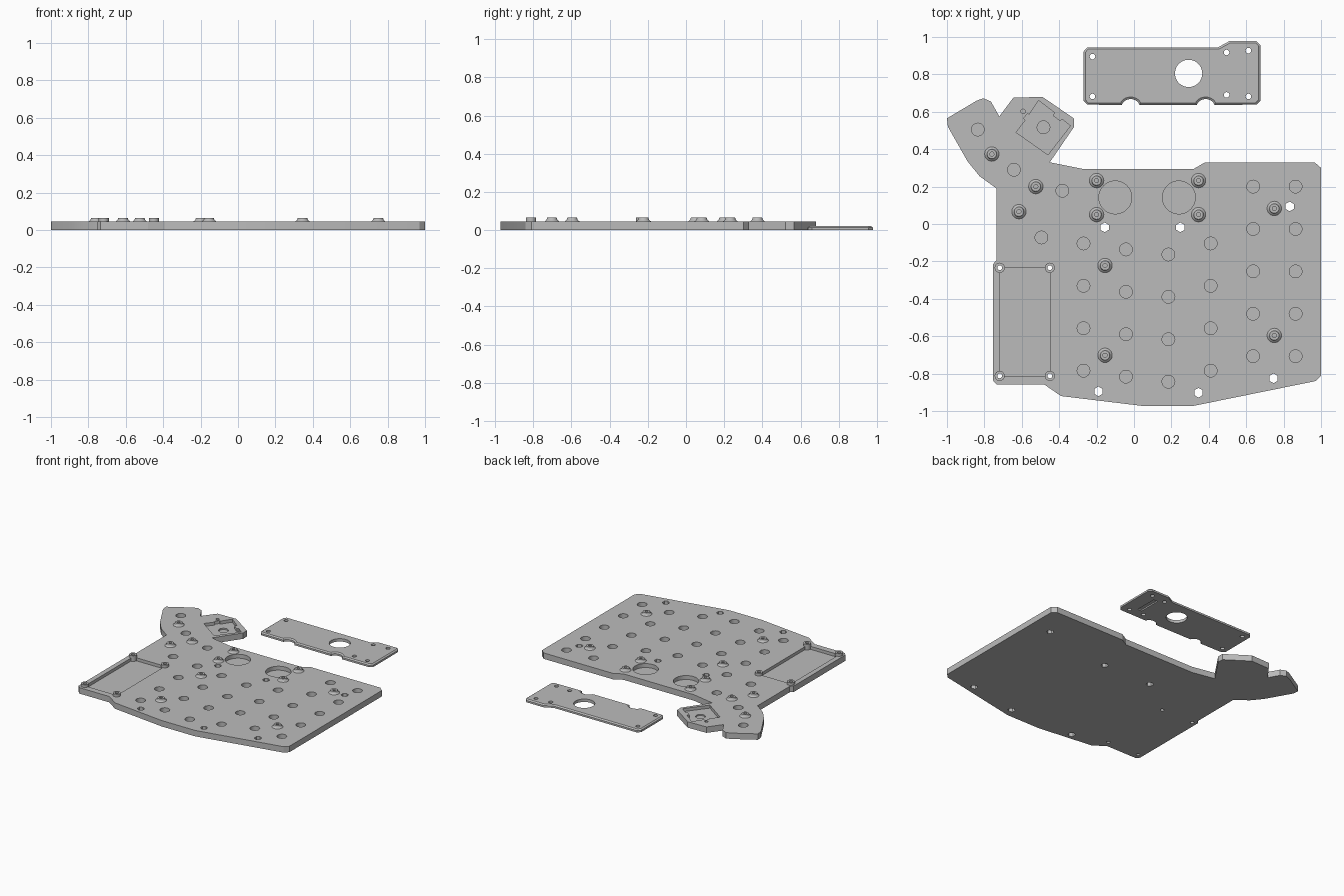
import bpy, bmesh, math

if "Cube" in bpy.data.objects:
    bpy.data.objects.remove(bpy.data.objects["Cube"])

H = 0.045        # body thickness
COVER_H = 0.022  # cover thickness

grey = bpy.data.materials.new("plastic_grey")
grey.diffuse_color = (0.5, 0.5, 0.5, 1)
grey.use_nodes = True
grey.node_tree.nodes["Principled BSDF"].inputs["Base Color"].default_value = grey.diffuse_color


def finish(name, bm):
    bmesh.ops.recalc_face_normals(bm, faces=bm.faces)
    me = bpy.data.meshes.new(name)
    bm.to_mesh(me)
    bm.free()
    ob = bpy.data.objects.new(name, me)
    bpy.context.collection.objects.link(ob)
    me.materials.append(grey)
    return ob


def prism(bm, pts, z0, z1):
    """Extrude an outline from z0 to z1; return the top face."""
    low = [bm.verts.new((x, y, z0)) for x, y in pts]
    top = [bm.verts.new((x, y, z1)) for x, y in pts]
    n = len(pts)
    bm.faces.new(low[::-1])
    for i in range(n):
        j = (i + 1) % n
        bm.faces.new((low[i], low[j], top[j], top[i]))
    return bm.faces.new(top)


def ring(c, r, n, turn=0.0):
    return [(c[0] + r * math.cos(turn + 2 * math.pi * i / n),
             c[1] + r * math.sin(turn + 2 * math.pi * i / n)) for i in range(n)]


def cut(ob, shapes):
    """Subtract prisms given as (outline, z0, z1)."""
    bm = bmesh.new()
    for pts, z0, z1 in shapes:
        prism(bm, pts, z0, z1)
    cutter = finish("cutter", bm)
    cutter.hide_render = True
    mod = ob.modifiers.new("cut", 'BOOLEAN')
    mod.operation = 'DIFFERENCE'
    mod.solver = 'EXACT'
    mod.object = cutter
    bpy.context.view_layer.objects.active = ob
    bpy.ops.object.modifier_apply(modifier=mod.name)
    bpy.data.objects.remove(cutter)


def lathe(name, profile, centres, n=24):
    """Revolve an (r, z) profile around each centre."""
    bm = bmesh.new()
    for c in centres:
        loops = [[bm.verts.new((x, y, z)) for x, y in ring(c, r, n)] for r, z in profile]
        for a, b in zip(loops, loops[1:]):
            for i in range(n):
                j = (i + 1) % n
                bm.faces.new((a[i], a[j], b[j], b[i]))
        bm.faces.new(loops[-1])
        bm.faces.new(loops[0][::-1])
    return finish(name, bm)


# Main body outline
body_outline = [
    (-1, .565), (-.995, .52), (-.89, .335), (-.825, .255), (-.735, .19),
    (-.735, -.195), (-.755, -.215), (-.755, -.835), (-.735, -.858), (-.48, -.858),
    (-.39, -.92), (.04, -.972), (.32, -.972), (.97, -.84), (1, -.81),
    (1, .30), (.965, .33), (.38, .33), (.32, .295), (-.275, .295),
    (-.45, .33), (-.32, .52), (-.322, .565), (-.49, .68), (-.645, .675),
    (-.72, .575), (-.765, .655), (-.805, .672), (-.84, .66)]
bm = bmesh.new()
prism(bm, body_outline, 0, H)
body = finish("body_plate", bm)

# Rectangular compartment, tilted sensor pocket, big round pockets
battery = [(-.718, -.812), (-.45, -.812), (-.45, -.234), (-.718, -.234)]
sensor = [(-.51, .66), (-.425, .595), (-.435, .58), (-.395, .55), (-.385, .56),
          (-.34, .525), (-.46, .37), (-.63, .49), (-.58, .555), (-.59, .565), (-.57, .59),
          (-.56, .585)]
cut(body, [(battery, .022, .1), (sensor, .022, .1),
           (ring((-.1, .142), .088, 40), .015, .1),
           (ring((.24, .142), .088, 40), .015, .1)])

# Round blind pockets in staggered columns
STEP = .2267
spots = [(-.835, .505), (-.642, .29), (-.484, .517), (-.383, .178), (-.495, -.072)]
for x, top, count in [(-.27, -.104, 4), (-.043, -.136, 4), (.184, -.163, 4),
                      (.41, -.104, 4), (.637, .2, 5), (.864, .2, 5)]:
    spots += [(x, top - STEP * i) for i in range(count)]
shapes = [(ring(c, .034, 24), .012, .1) for c in spots]

# Hexagonal through holes and screw holes
hexes = [(-.157, -.018), (.248, -.018), (.832, .094), (-.19, -.895), (.345, -.902), (.746, -.825)]
shapes += [(ring(c, .026, 6, math.pi / 6), -.1, .1) for c in hexes]
posts = [(x, y) for x in (-.718, -.45) for y in (-.812, -.234)]
shapes += [(ring(c, .027, 24), -.1, .1) for c in posts]
shapes.append((ring((-.593, .602), .012, 16), .02, .1))
cut(body, shapes)

# Hollow corner posts: open tubes fitted into the body
bm = bmesh.new()
for c in posts:
    loops = [[bm.verts.new((x, y, z)) for x, y in ring(c, r, 24)]
             for r, z in [(.027, 0), (.027, .065), (.013, .065), (.013, 0)]]
    for k in range(4):
        a, b = loops[k], loops[(k + 1) % 4]
        for i in range(24):
            j = (i + 1) % 24
            bm.faces.new((a[i], a[j], b[j], b[i]))
corner_posts = finish("corner_posts", bm)

# Flared standoffs with blind screw holes
standoff_at = [(-.76, .374), (-.615, .066), (-.525, .2), (-.2, .232), (-.2, .05),
               (-.155, -.222), (-.155, -.702), (.345, .232), (.345, .05),
               (.75, .083), (.75, -.596)]
standoffs = lathe("standoffs", [(.04, H - .002), (.038, H + .001), (.029, H + .008),
                                (.025, .065), (.011, .065), (.011, H + .002)], standoff_at)

# Separate cover with two half-round notches and a bevelled rim
def notch(cx):
    return [(cx + .048 * math.cos(a), .628 + .04 * math.sin(a))
            for a in (math.pi * (.07 + .86 * i / 10) for i in range(11))]


cover_outline = [(-.27, .922), (-.27, .66), (-.25, .638)] + notch(-.018)[::-1] + \
    notch(.383)[::-1] + [(.655, .638), (.677, .66), (.677, .956), (.655, .978),
                         (.51, .978), (.45, .945), (-.25, .945)]
bm = bmesh.new()
top = prism(bm, cover_outline, 0, COVER_H - .008)
bm.normal_update()
if top.normal.z < 0:
    top.normal_flip()
bmesh.ops.inset_region(bm, faces=[top], thickness=.011, depth=0)
for v in top.verts:
    v.co.z = COVER_H
cover = finish("cover_plate", bm)

screws = [(-.222, .895), (-.222, .682), (.495, .917), (.612, .927), (.495, .69), (.612, .682)]
slot = [(.535, .72), (.57, .72), (.57, .89), (.535, .89)]
cut(cover, [(ring((.292, .805), .073, 40), -.1, .1), (slot, -.1, .01)] +
    [(ring(c, .015, 16), -.1, .1) for c in screws])

# Smooth round walls while keeping crisp edges
for ob in (body, corner_posts, standoffs, cover):
    bpy.ops.object.select_all(action='DESELECT')
    ob.select_set(True)
    bpy.context.view_layer.objects.active = ob
    bpy.ops.object.shade_smooth_by_angle(angle=math.radians(20))
